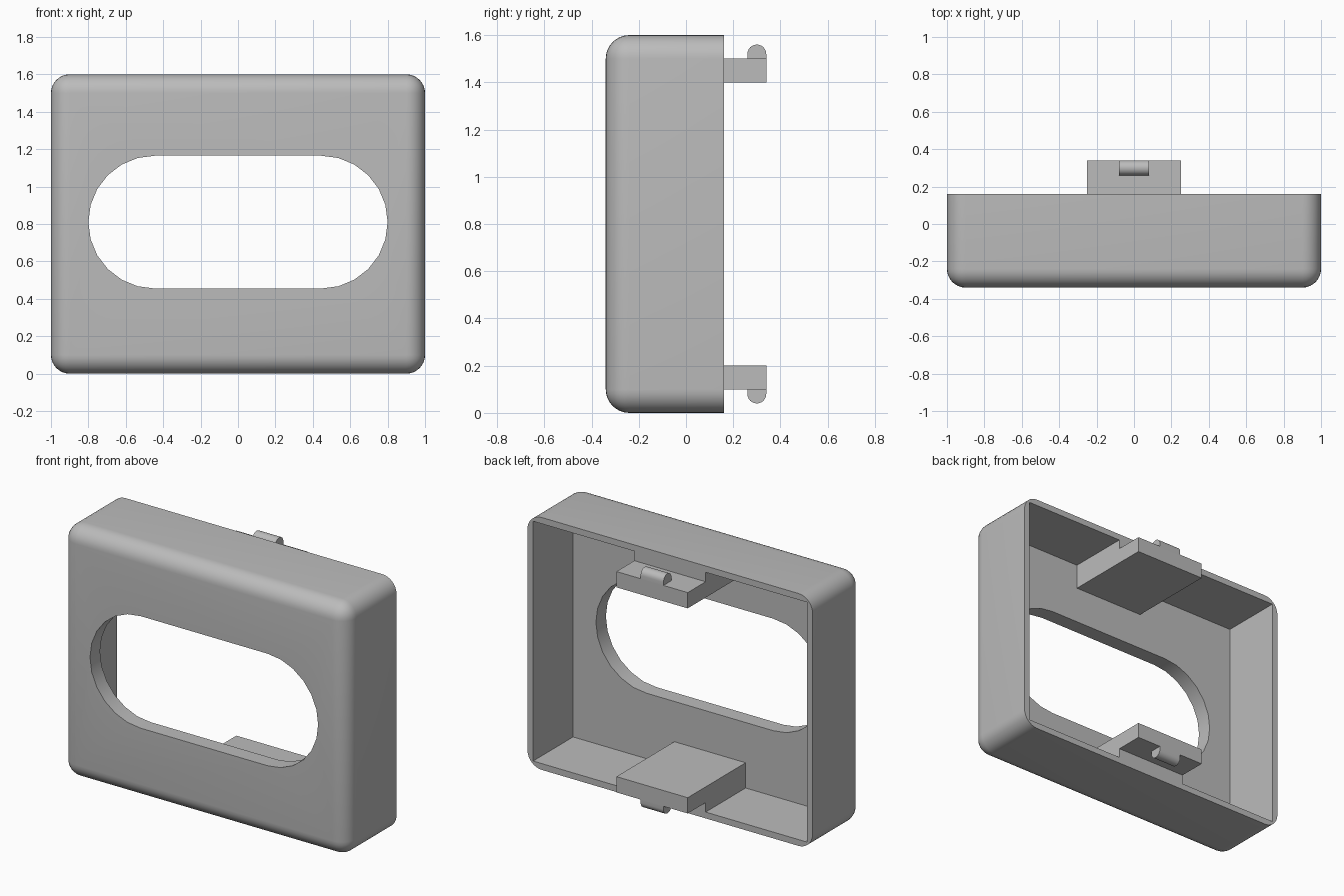
import bpy
import bmesh
from math import cos, sin, pi

cube = bpy.data.objects.get("Cube")
if cube:
    bpy.data.objects.remove(cube, do_unlink=True)

# Sizes
WIDTH, HEIGHT = 2.0, 1.6
FRONT, BACK, TAB_END = -0.34, 0.16, 0.34
WALL, FACE_WALL, ROUND = 0.04, 0.1, 0.1
INNER = FRONT + FACE_WALL

grey = bpy.data.materials.new("plain grey")
grey.use_nodes = True
grey.diffuse_color = (0.5, 0.5, 0.5, 1)
grey.node_tree.nodes["Principled BSDF"].inputs["Base Color"].default_value = (0.5, 0.5, 0.5, 1)


def prism(name, points, start, end, round_front=False):
    """Extrude a closed outline of 3D points from start to end (offset vectors)."""
    bm = bmesh.new()
    rings = [[bm.verts.new([p + o for p, o in zip(pt, off)]) for pt in points]
             for off in (start, end)]
    for ring in rings:
        bm.faces.new(ring)
    for i in range(len(points)):
        j = (i + 1) % len(points)
        bm.faces.new((rings[0][i], rings[0][j], rings[1][j], rings[1][i]))
    bmesh.ops.recalc_face_normals(bm, faces=bm.faces[:])
    if round_front:
        edges = [e for e in bm.edges if min(v.co.y for v in e.verts) < FRONT + 0.001]
        bmesh.ops.bevel(bm, geom=edges, offset=ROUND, segments=8, profile=0.5,
                        affect='EDGES', clamp_overlap=True)
    mesh = bpy.data.meshes.new(name)
    bm.to_mesh(mesh)
    bm.free()
    mesh.materials.append(grey)
    obj = bpy.data.objects.new(name, mesh)
    bpy.context.collection.objects.link(obj)
    return obj


def activate(obj):
    bpy.ops.object.select_all(action='DESELECT')
    obj.select_set(True)
    bpy.context.view_layer.objects.active = obj


def cut(target, cutter):
    mod = target.modifiers.new("cut", 'BOOLEAN')
    mod.operation, mod.solver, mod.object = 'DIFFERENCE', 'EXACT', cutter
    activate(target)
    bpy.ops.object.modifier_apply(modifier=mod.name)
    bpy.data.objects.remove(cutter, do_unlink=True)


def rectangle(inset):
    x, low, high = WIDTH / 2 - inset, inset, HEIGHT - inset
    return [(-x, 0, low), (x, 0, low), (x, 0, high), (-x, 0, high)]


# Rounded shell, hollow and open at the back
shell = prism("shell", rectangle(0), (0, FRONT, 0), (0, BACK, 0), round_front=True)
cut(shell, prism("cavity", rectangle(WALL), (0, INNER, 0), (0, BACK + 0.2, 0)))

# Window with round ends
radius, centre_x, centre_z, steps = 0.355, 0.445, 0.81, 12
window = []
for side in (1, -1):
    for i in range(steps + 1):
        a = -pi / 2 + pi * i / steps
        window.append((side * (centre_x + radius * cos(a)), 0,
                       centre_z + side * radius * sin(a)))
cut(shell, prism("window", window, (0, FRONT - 0.1, 0), (0, INNER + 0.1, 0)))
activate(shell)
bpy.ops.object.shade_smooth_by_angle(angle=pi / 6)

# Stepped tabs with half-round catches, top and bottom
tab_profile = [(INNER, 0.2), (TAB_END, 0.2), (TAB_END, 0.1),
               (BACK, 0.1), (BACK, WALL), (INNER, WALL)]
catch_r = 0.04
catch_profile = [(TAB_END, 0.11), (TAB_END - 2 * catch_r, 0.11)]
catch_profile += [(TAB_END - catch_r - catch_r * cos(pi * i / 12),
                   0.08 - catch_r * sin(pi * i / 12)) for i in range(13)]

for place in ("bottom", "top"):
    for part, profile, half in (("tab", tab_profile, 0.25), ("catch", catch_profile, 0.08)):
        outline = [(0, y, HEIGHT - z if place == "top" else z) for y, z in profile]
        obj = prism(place + "_" + part, outline, (-half, 0, 0), (half, 0, 0))
        activate(obj)
        bpy.ops.object.shade_smooth_by_angle(angle=pi / 6)
